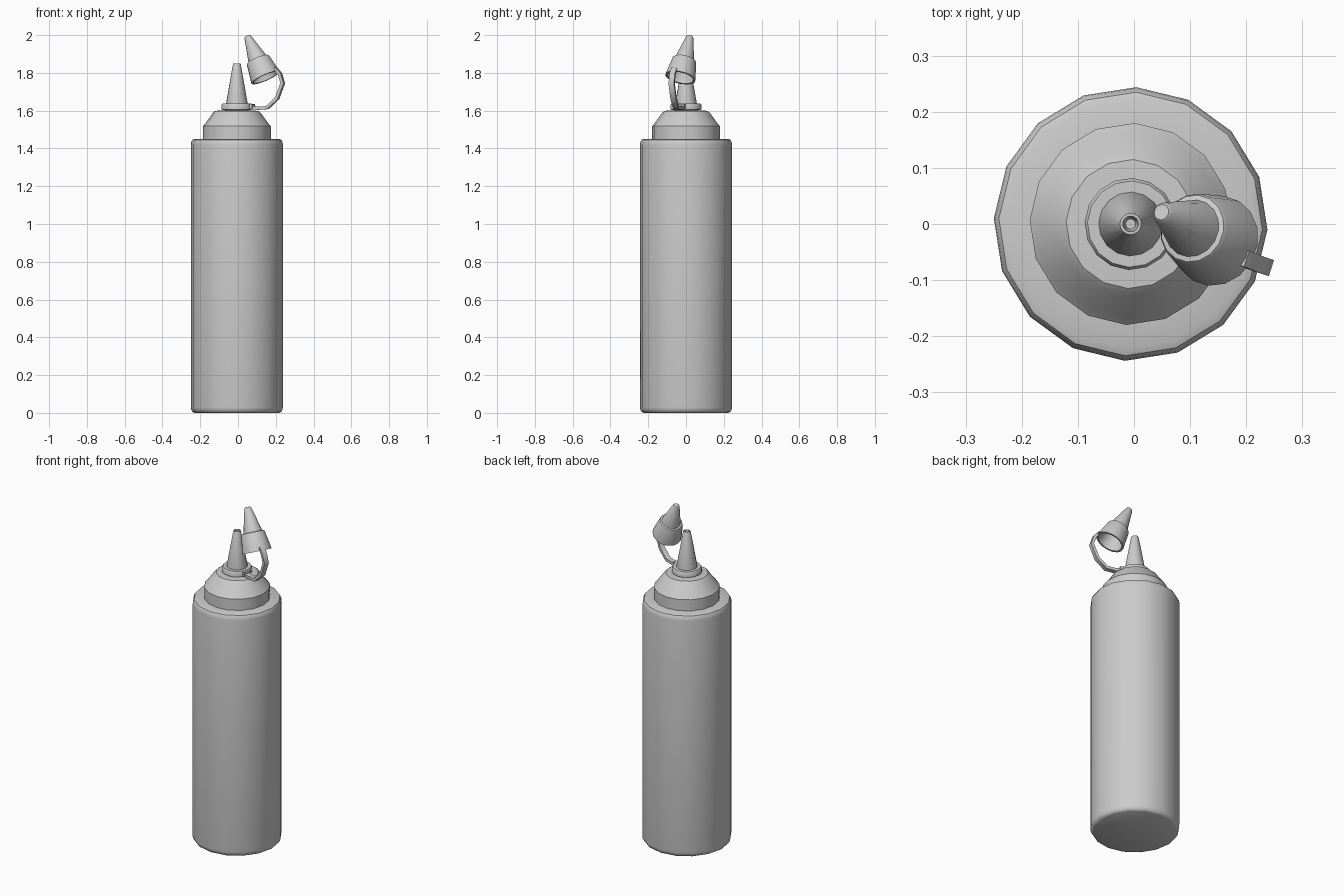
import bpy, bmesh, math
from mathutils import Vector, Matrix

if "Cube" in bpy.data.objects:
    bpy.data.objects.remove(bpy.data.objects["Cube"])

CX = -0.006   # bottle axis
SIDES = 16


def finish(name, bm, angle):
    bmesh.ops.remove_doubles(bm, verts=bm.verts, dist=1e-5)
    bmesh.ops.recalc_face_normals(bm, faces=bm.faces)
    me = bpy.data.meshes.new(name)
    bm.to_mesh(me)
    bm.free()
    ob = bpy.data.objects.new(name, me)
    bpy.context.collection.objects.link(ob)
    bpy.ops.object.select_all(action='DESELECT')
    ob.select_set(True)
    bpy.context.view_layer.objects.active = ob
    bpy.ops.object.shade_smooth_by_angle(angle=math.radians(angle))
    return ob


def skin(bm, rings, closed=False):
    """Quads between successive rings of vertices."""
    pairs = list(zip(rings, rings[1:]))
    if closed:
        pairs.append((rings[-1], rings[0]))
    for a, b in pairs:
        n = len(a)
        for i in range(n):
            j = (i + 1) % n
            bm.faces.new((a[i], a[j], b[j], b[i]))


def lathe(name, profile, matrix, closed=False, angle=40, turn=-2.4):
    """Revolve (radius, height) points; open profiles get end caps."""
    bm = bmesh.new()
    rings = []
    for r, z in profile:
        ring = []
        for i in range(SIDES):
            a = math.tau * i / SIDES + math.radians(turn)
            ring.append(bm.verts.new(matrix @ Vector((r * math.cos(a), r * math.sin(a), z))))
        rings.append(ring)
    skin(bm, rings, closed)
    if not closed:
        bm.faces.new(rings[0])
        bm.faces.new(rings[-1])
    return finish(name, bm, angle)


def strap(name, points, width, thick, side):
    """Rectangular band swept along a path; side is the width direction."""
    bm = bmesh.new()
    pts = [Vector(p) for p in points]
    rings = []
    for i, p in enumerate(pts):
        t = (pts[min(i + 1, len(pts) - 1)] - pts[max(i - 1, 0)]).normalized()
        n = t.cross(side).normalized() * thick / 2
        s = side * width / 2
        rings.append([bm.verts.new(p + q) for q in (s + n, n - s, -s - n, s - n)])
    skin(bm, rings)
    bm.faces.new(rings[0])
    bm.faces.new(rings[-1])
    return finish(name, bm, 50)


axis = Matrix.Translation((CX, 0, 0))

# Squeeze bottle
lathe("bottle_body", [
    (0.225, 0), (0.235, 0.005), (0.242, 0.018), (0.244, 0.03),
    (0.244, 1.42), (0.242, 1.433), (0.235, 1.446), (0.222, 1.451), (0.15, 1.451)], axis)

# Screw lid with domed shoulder
lathe("lid", [
    (0.17, 1.44), (0.18, 1.45), (0.18, 1.518), (0.165, 1.535),
    (0.128, 1.587), (0.115, 1.599), (0.06, 1.602)], axis)

# Strap ring around the nozzle
lathe("strap_ring", [
    (0.05, 1.6), (0.082, 1.606), (0.082, 1.63), (0.077, 1.637), (0.05, 1.637)],
    axis, closed=True)

# Nozzle with a small recessed opening
lathe("nozzle", [
    (0.057, 1.6), (0.057, 1.64), (0.021, 1.845), (0.019, 1.849),
    (0.014, 1.849), (0.009, 1.80)], axis)

# Hollow flip cap, tilted and open towards the front
bottom = Vector((0.146, -0.03, 1.775))
tip = Vector((0.049, 0.021, 1.995))
direction = tip - bottom
L = direction.length
tilt = Matrix.Translation(bottom) @ direction.to_track_quat('Z', 'Y').to_matrix().to_4x4()
lathe("cap", [
    (0.006, L - 0.02), (0.002, L), (0.014, L), (0.019, L - 0.006),
    (0.052, 0.108), (0.061, 0.106), (0.065, 0.099), (0.082, 0.0),
    (0.071, 0.0), (0.055, 0.09), (0.043, 0.1), (0.012, L - 0.03)][1:], tilt)

# Strap linking ring and cap
ang = math.radians(-18)
across = Vector((-math.sin(ang), math.cos(ang), 0))
strap("cap_strap", [
    (0.062, -0.022, 1.618), (0.105, -0.036, 1.613), (0.155, -0.051, 1.616),
    (0.207, -0.066, 1.665), (0.237, -0.076, 1.745), (0.222, -0.071, 1.795),
    (0.195, -0.06, 1.825)], 0.03, 0.017, across)
# Thicker root of the strap
strap("strap_root", [(0.06, -0.021, 1.622), (0.082, -0.029, 1.622)], 0.045, 0.026, across)
